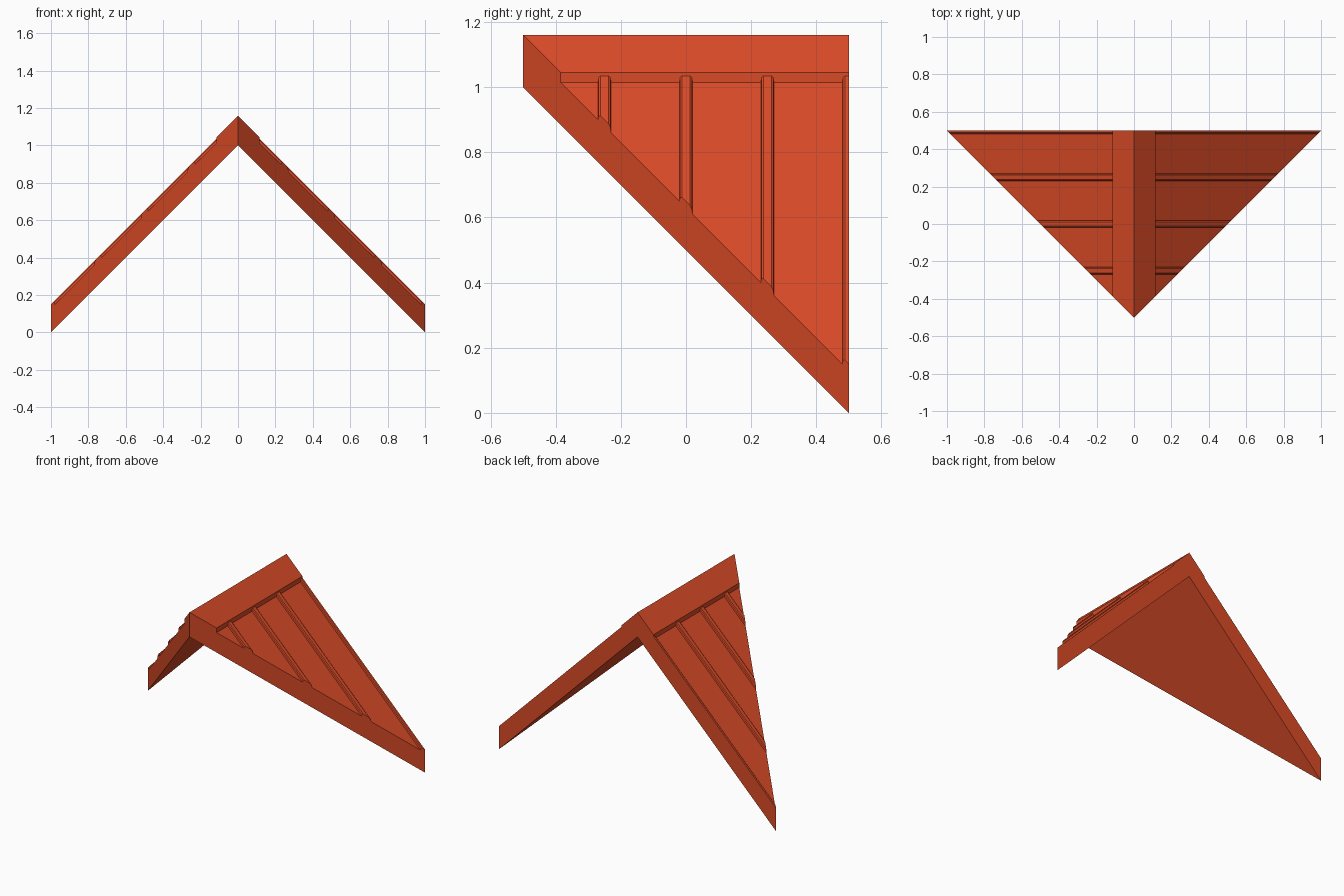
import bpy
import bmesh
from mathutils import Vector

cube = bpy.data.objects.get("Cube")
if cube:
    bpy.data.objects.remove(cube)

clay = bpy.data.materials.new("terracotta_red")
clay.use_nodes = True
colour = (0.70, 0.07, 0.02, 1)
clay.diffuse_color = colour
clay.node_tree.nodes["Principled BSDF"].inputs["Base Color"].default_value = colour

BACK = 0.5      # back end of the roof
CAP = 0.115     # half width of the ridge cap
PANEL = 1.13    # height of the panel surface at the ridge line


def prism(name, start, end):
    """Join two matching outlines, trim along the diagonal and mirror."""
    bm = bmesh.new()
    a = [bm.verts.new(p) for p in start]
    b = [bm.verts.new(p) for p in end]
    bm.faces.new(a)
    bm.faces.new(b)
    for i in range(len(a)):
        j = (i + 1) % len(a)
        bm.faces.new((a[i], a[j], b[j], b[i]))
    bmesh.ops.recalc_face_normals(bm, faces=bm.faces)

    # diagonal end cut
    cut = bmesh.ops.bisect_plane(
        bm, geom=bm.verts[:] + bm.edges[:] + bm.faces[:], dist=1e-5,
        plane_co=Vector((0, -BACK, 0)), plane_no=Vector((1, -1, 0)),
        clear_outer=True)
    rim = [e for e in cut["geom_cut"] if isinstance(e, bmesh.types.BMEdge)]
    bmesh.ops.holes_fill(bm, edges=[e for e in rim if e.is_boundary])

    # open the seam so both halves join
    seam = [f for f in bm.faces if all(abs(v.co.x) < 1e-4 for v in f.verts)]
    bmesh.ops.delete(bm, geom=seam, context="FACES")
    bmesh.ops.recalc_face_normals(bm, faces=bm.faces)

    mesh = bpy.data.meshes.new(name)
    bm.to_mesh(mesh)
    bm.free()
    mesh.materials.append(clay)
    obj = bpy.data.objects.new(name, mesh)
    bpy.context.collection.objects.link(obj)
    obj.modifiers.new("mirror", "MIRROR").use_axis[0] = True
    return obj


def lengthwise(name, outline):
    """Extrude an (x, z) outline along the ridge."""
    prism(name, [(x, -0.6, z) for x, z in outline],
          [(x, BACK, z) for x, z in outline])


# Sloping slab and raised ridge cap
lengthwise("roof_slab", [(0, 1), (0, PANEL), (1, PANEL - 1), (1, 0)])
lengthwise("ridge_cap", [(0, PANEL), (0, 1.16),
                         (CAP, 1.16 - CAP), (CAP, PANEL - CAP)])

# Raised seams running down the slope, the last one halved by the back edge
half = [(0.02, 0), (0.018, 0.014), (0.012, 0.02)]
full = [(-y, h) for y, h in half] + [(y, h) for y, h in reversed(half)]
back_half = [(-y, h) for y, h in half] + [(0, 0.02), (0, 0)]
for number in range(4):
    y0 = -0.25 + 0.25 * number
    section = back_half if number == 3 else full
    prism(f"roof_seam_{number + 1}",
          *[[(x, y0 + y, PANEL - x + h) for y, h in section]
            for x in (CAP, 1)])
